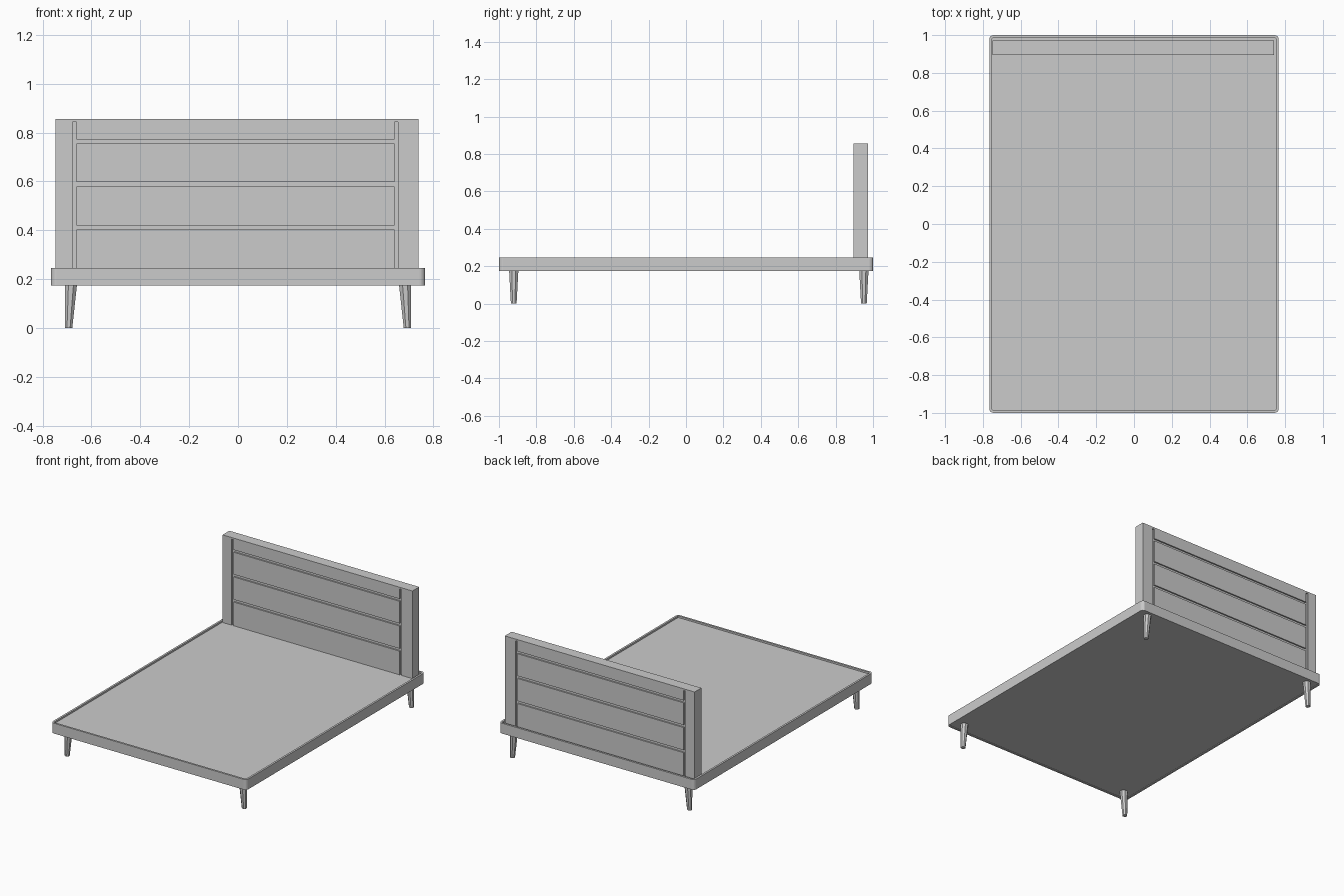
import bpy, bmesh
from mathutils import Matrix, Vector

old = bpy.data.objects.get("Cube")
if old:
    bpy.data.objects.remove(old, do_unlink=True)

grey = bpy.data.materials.new("plain_grey")
grey.use_nodes = True
colour = (0.6, 0.6, 0.6, 1)
grey.diffuse_color = colour
grey.node_tree.nodes["Principled BSDF"].inputs["Base Color"].default_value = colour


def add_object(name, bm):
    bmesh.ops.recalc_face_normals(bm, faces=bm.faces)
    mesh = bpy.data.meshes.new(name)
    bm.to_mesh(mesh)
    bm.free()
    mesh.materials.append(grey)
    obj = bpy.data.objects.new(name, mesh)
    bpy.context.collection.objects.link(obj)
    return obj


def add_box(bm, low, high):
    low, high = Vector(low), Vector(high)
    matrix = Matrix.Translation((low + high) / 2) @ Matrix.Diagonal((*(high - low), 1))
    return bmesh.ops.create_cube(bm, size=1, matrix=matrix)["verts"]


# Bed frame: rounded corners, thin rim around a sunken deck and underside
bm = bmesh.new()
add_box(bm, (-0.766, -1, 0.173), (0.766, 1, 0.246))
corners = [e for e in bm.edges if abs(e.verts[0].co.z - e.verts[1].co.z) > 0.01]
bmesh.ops.bevel(bm, geom=corners, offset=0.022, segments=4, profile=0.5, affect='EDGES')
for direction, depth in ((1, 0.012), (-1, 0.004)):
    face = max(bm.faces, key=lambda f: f.normal.z * direction * f.calc_area())
    bmesh.ops.inset_region(bm, faces=[face], thickness=0.014)
    ring = bmesh.ops.extrude_face_region(bm, geom=[face])
    moved = [v for v in ring["geom"] if isinstance(v, bmesh.types.BMVert)]
    bmesh.ops.translate(bm, verts=moved, vec=(0, 0, -direction * depth))
    bmesh.ops.delete(bm, geom=[face], context='FACES_ONLY')
add_object("bed_frame", bm)

# Headboard: a thin core carrying raised posts and boards on both faces,
# so that the gaps between them read as grooves
LEFT, RIGHT, FRONT, BACK = -0.748, 0.740, 0.896, 0.972
BASE, TOP, GROOVE = 0.234, 0.855, 0.010
INNER_LEFT, INNER_RIGHT = -0.662, 0.640
POST_LEFT, POST_RIGHT = -0.677, 0.656
CAP = 0.843

bm = bmesh.new()
xs = [LEFT, POST_LEFT, INNER_LEFT, INNER_RIGHT, POST_RIGHT, RIGHT]
zs = [BASE, 0.402, 0.420, 0.580, 0.598, 0.755, 0.772, CAP, TOP]
grid = [[bm.verts.new((x, FRONT, z)) for x in xs] for z in zs]
grooves = []
for row in range(len(zs) - 1):
    for col in range(len(xs) - 1):
        a, b = grid[row], grid[row + 1]
        face = bm.faces.new((a[col], a[col + 1], b[col + 1], b[col]))
        upright = col in (1, 3) and zs[row + 1] <= CAP
        level = col == 2 and row in (1, 3, 5)
        if upright or level:
            grooves.append(face)

# Push the groove faces in, then mirror the face and close the outer edges
pushed = bmesh.ops.extrude_face_region(bm, geom=grooves)
bmesh.ops.translate(bm, verts=[v for v in pushed["geom"] if isinstance(v, bmesh.types.BMVert)],
                    vec=(0, GROOVE, 0))
bmesh.ops.delete(bm, geom=[f for f in grooves if f.is_valid], context='FACES')
copy = bmesh.ops.duplicate(bm, geom=bm.verts[:] + bm.edges[:] + bm.faces[:])
for v in copy["geom"]:
    if isinstance(v, bmesh.types.BMVert):
        v.co.y = FRONT + BACK - v.co.y
open_edges = [e for e in bm.edges if e.is_boundary]
bmesh.ops.bridge_loops(bm, edges=open_edges)
bmesh.ops.dissolve_limit(bm, angle_limit=0.01, verts=bm.verts[:], edges=bm.edges[:])
add_object("headboard", bm)

# Legs: tapered octagons whose feet lean slightly outward
for side, side_name in ((1, "left"), (-1, "right")):
    for y, end_name in ((-0.921, "front"), (0.951, "back")):
        bm = bmesh.new()
        bmesh.ops.create_cone(bm, cap_ends=True, segments=8, radius1=0.0165, radius2=0.027,
                              depth=0.18, matrix=Matrix.Translation((0, 0, 0.09))
                              @ Matrix.Rotation(0.3927, 4, 'Z'))
        for v in bm.verts:
            lean = 0.684 if v.co.z > 0.1 else 0.694
            v.co.x += side * lean
            v.co.y += y
        add_object(f"{end_name}_{side_name}_leg", bm)
